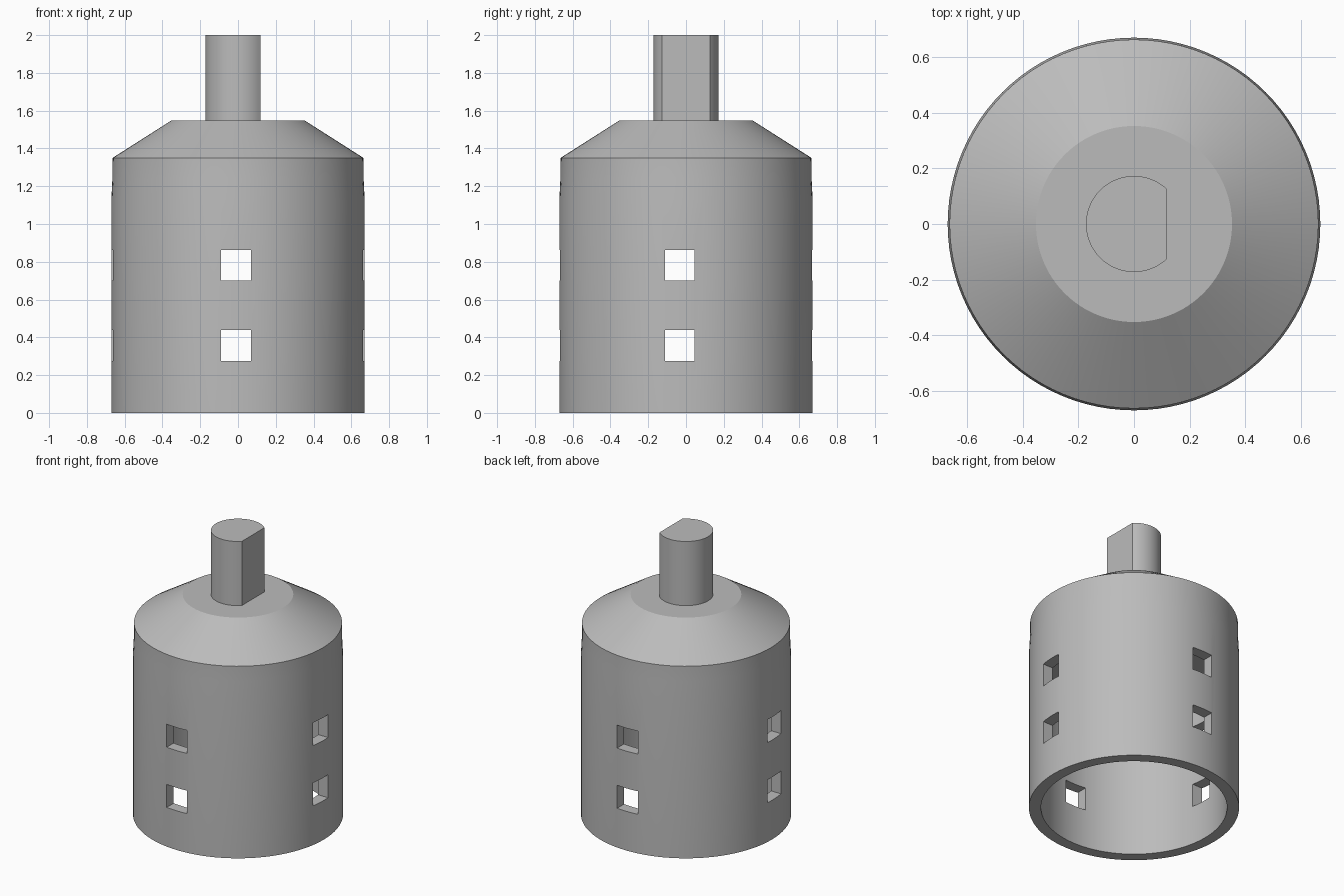
import bpy, bmesh, math

if "Cube" in bpy.data.objects:
    bpy.data.objects.remove(bpy.data.objects["Cube"])

grey = bpy.data.materials.new("plain grey")
grey.diffuse_color = (0.5, 0.5, 0.5, 1)
grey.use_nodes = True
grey.node_tree.nodes["Principled BSDF"].inputs["Base Color"].default_value = grey.diffuse_color


def make_object(name, bm):
    bmesh.ops.recalc_face_normals(bm, faces=bm.faces)
    mesh = bpy.data.meshes.new(name)
    bm.to_mesh(mesh)
    bm.free()
    mesh.materials.append(grey)
    obj = bpy.data.objects.new(name, mesh)
    bpy.context.collection.objects.link(obj)
    return obj


def lathe(name, profile, sides=96):
    """Spin a radius/height profile into a solid; zero radius closes an end."""
    bm = bmesh.new()
    verts = [bm.verts.new((r, 0, z)) for r, z in profile]
    edges = [bm.edges.new(pair) for pair in zip(verts, verts[1:])]
    bmesh.ops.spin(bm, geom=verts + edges, cent=(0, 0, 0), axis=(0, 0, 1),
                   angle=math.tau, steps=sides, use_duplicate=False)
    bmesh.ops.remove_doubles(bm, verts=bm.verts, dist=1e-4)
    return make_object(name, bm)


def box(name, lo, hi):
    bm = bmesh.new()
    bmesh.ops.create_cube(bm, size=1)
    for v in bm.verts:
        v.co = [(a + b) / 2 + c * (b - a) for a, b, c in zip(lo, hi, v.co)]
    obj = make_object(name, bm)
    obj.hide_render = True
    obj.hide_viewport = True
    return obj


def cut(obj, cutter):
    mod = obj.modifiers.new(cutter.name, 'BOOLEAN')
    mod.operation = 'DIFFERENCE'
    mod.solver = 'EXACT'
    mod.object = cutter


def smooth(obj):
    bpy.ops.object.select_all(action='DESELECT')
    obj.select_set(True)
    bpy.context.view_layer.objects.active = obj
    bpy.ops.object.shade_smooth_by_angle(angle=math.radians(25))


# Hollow cup with a slightly tapered collar and conical shoulder
cup = lathe("cup_body", [(0, 1.12), (0.594, 1.12), (0.594, 0), (0.671, 0),
                         (0.671, 1.12), (0.665, 1.24), (0.664, 1.35),
                         (0.353, 1.548), (0, 1.548)])
smooth(cup)

# Two rows of square windows cut straight through both ways
for row, z in enumerate((0.276, 0.70)):
    cut(cup, box(f"window_cutter_front_{row}", (-0.09, -1, z), (0.07, 1, z + 0.162)))
    cut(cup, box(f"window_cutter_side_{row}", (-1, -0.112, z), (1, 0.046, z + 0.162)))

# Drive shaft with one flat side
bm = bmesh.new()
a = math.acos(0.118 / 0.173)
n = 48
ring = [bm.verts.new((0.173 * math.cos(t), 0.173 * math.sin(t), 1.548))
        for t in (a + (math.tau - 2 * a) * i / n for i in range(n + 1))]
base = bm.faces.new(ring)
top = bmesh.ops.extrude_face_region(bm, geom=[base], use_keep_orig=True)
bmesh.ops.translate(bm, vec=(0, 0, 0.452),
                    verts=[g for g in top["geom"] if isinstance(g, bmesh.types.BMVert)])
shaft = make_object("drive_shaft", bm)
smooth(shaft)
